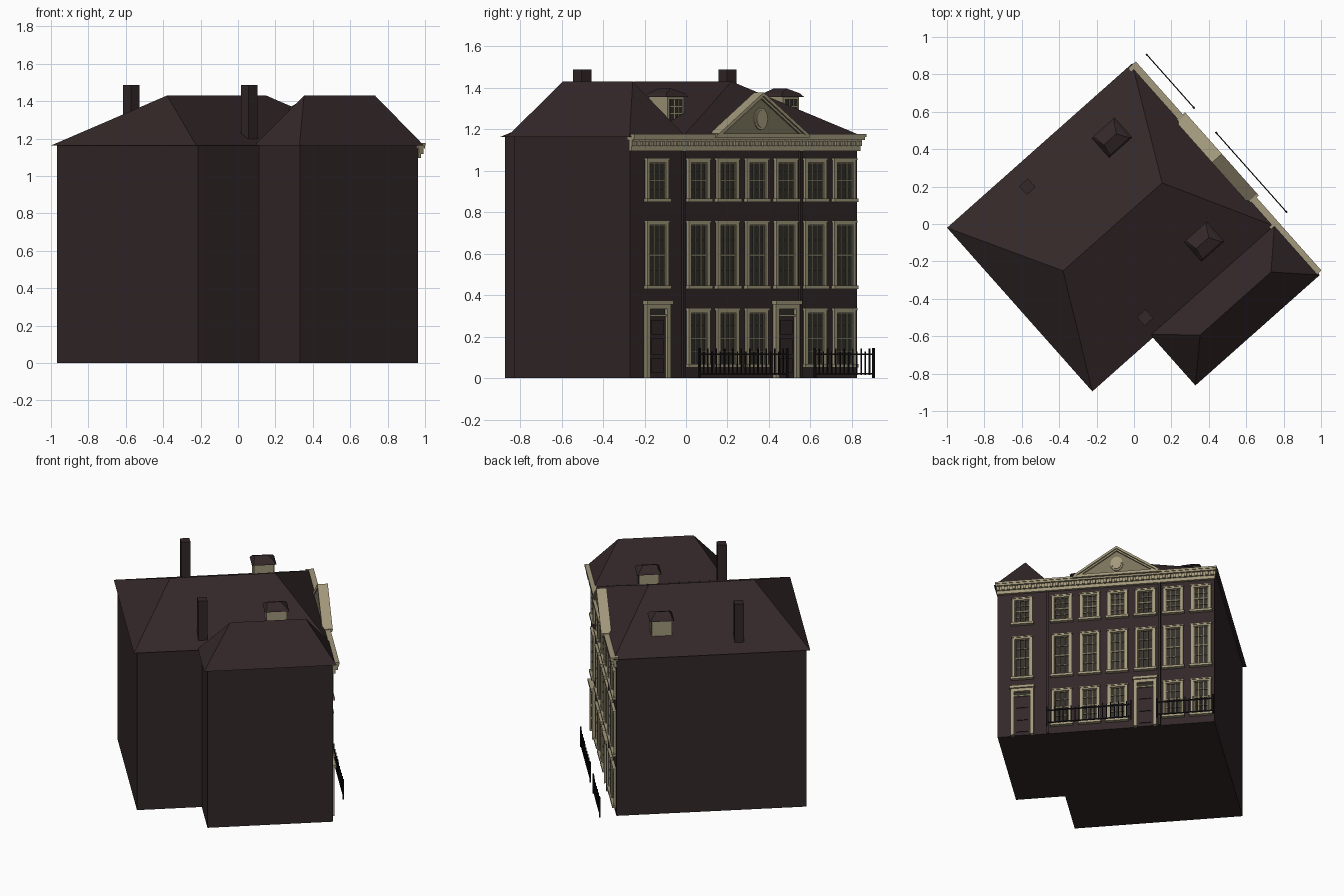
import bpy, bmesh, math
from mathutils import Matrix, Vector

if "Cube" in bpy.data.objects:
    bpy.data.objects.remove(bpy.data.objects["Cube"])

# Local frame: x along the street facade, y out of it, z up; then turned into place
PLACE = Matrix.Translation((-0.01, 0.825, 0)) @ Matrix.Rotation(math.radians(-48.4), 4, 'Z')


def colour(name, rgb):
    m = bpy.data.materials.new(name)
    m.diffuse_color = (*rgb, 1)
    m.use_nodes = True
    m.node_tree.nodes["Principled BSDF"].inputs["Base Color"].default_value = m.diffuse_color
    return m


BRICK = colour("dark_brick", (0.034, 0.021, 0.022))
STONE = colour("pale_stone", (0.36, 0.315, 0.20))
SHADE = colour("weathered_stone", (0.19, 0.165, 0.10))
GLASS = colour("dark_glass", (0.032, 0.027, 0.022))
IRON = colour("black_iron", (0.008, 0.007, 0.007))


class Part:
    """Collects solids into one named, single-coloured object."""

    def __init__(self, name, mat):
        self.name, self.mat, self.bm = name, mat, bmesh.new()

    def hull(self, pts):
        verts = [self.bm.verts.new(p) for p in pts]
        bmesh.ops.convex_hull(self.bm, input=verts)

    def box(self, x0, x1, y0, y1, z0, z1):
        self.hull([(x, y, z) for x in (x0, x1) for y in (y0, y1) for z in (z0, z1)])

    def prism(self, outline, axis, a, b):
        """Extrude a 2D outline along y (facade shapes) or z (plans)."""
        def at(p, d):
            return (p[0], d, p[1]) if axis == 'y' else (p[0], p[1], d)
        lo = [self.bm.verts.new(at(p, a)) for p in outline]
        hi = [self.bm.verts.new(at(p, b)) for p in outline]
        self.bm.faces.new(lo)
        self.bm.faces.new(hi)
        n = len(outline)
        for i in range(n):
            j = (i + 1) % n
            self.bm.faces.new((lo[i], lo[j], hi[j], hi[i]))

    def done(self):
        bm = self.bm
        bmesh.ops.dissolve_limit(bm, angle_limit=0.01, verts=bm.verts, edges=bm.edges)
        bmesh.ops.recalc_face_normals(bm, faces=bm.faces)
        me = bpy.data.meshes.new(self.name)
        bm.to_mesh(me)
        bm.free()
        me.materials.append(self.mat)
        ob = bpy.data.objects.new(self.name, me)
        ob.matrix_world = PLACE
        bpy.context.collection.objects.link(ob)


# Main block with narrower side wing
W, D, W2, D2 = 1.133, -1.279, 1.465, -0.843
EAVE, RIDGE = 1.163, 1.43
walls = Part("walls", BRICK)
walls.prism([(0, 0), (0, D), (W, D), (W, D2), (W2, D2), (W2, 0)], 'z', 0, EAVE)
walls.done()


# Hipped roofs
def hip_roof(name, x0, x1, y0, y1, ridge_x, r0, r1):
    p = Part(name, BRICK)
    p.hull([(x, y, EAVE) for x in (x0, x1) for y in (y0, y1)] +
           [(ridge_x, r0, RIDGE), (ridge_x, r1, RIDGE)])
    p.done()


hip_roof("main_roof", -0.025, 1.145, -1.301, 0.022, 0.559, -0.99, -0.282)
hip_roof("wing_roof", 1.122, 1.487, -0.868, 0.022, 1.302, -0.67, -0.163)

# Chimneys
chimneys = Part("chimneys", BRICK)
for cx, cy in ((0.096, -0.834), (1.037, -0.828)):
    chimneys.box(cx - 0.031, cx + 0.031, cy - 0.031, cy + 0.031, 1.15, 1.487)
chimneys.done()

# Dormers with hipped caps and street-facing windows
body, cap = Part("dormer_bodies", STONE), Part("dormer_roofs", BRICK)
pane, bars = Part("dormer_glass", GLASS), Part("dormer_glazing_bars", STONE)
for cx in (0.2, 0.943):
    y0, y1 = -0.39, -0.255
    body.box(cx - 0.053, cx + 0.053, y0, y1, 1.2, 1.36)
    cap.hull([(cx + s * 0.071, y, 1.355) for s in (-1, 1) for y in (y0 - 0.015, y1 + 0.015)] +
             [(cx + s * 0.06, y, 1.372) for s in (-1, 1) for y in (y0, y1)] +
             [(cx, y0 + 0.01, 1.397), (cx, y1 - 0.035, 1.397)])
    pane.box(cx - 0.04, cx + 0.04, y1, y1 + 0.003, 1.24, 1.345)
    for k in (-0.013, 0.013):
        bars.box(cx + k - 0.002, cx + k + 0.002, y1, y1 + 0.006, 1.24, 1.345)
    for z in (1.275, 1.31):
        bars.box(cx - 0.04, cx + 0.04, y1, y1 + 0.006, z - 0.002, z + 0.002)
for p in (body, cap, pane, bars):
    p.done()

# Windows and doors on the facade
frames, sills = Part("window_frames", STONE), Part("window_sills", STONE)
panes, muntins = Part("window_glass", GLASS), Part("glazing_bars", SHADE)
surround, leaf = Part("door_surrounds", STONE), Part("door_panels", BRICK)


def surround_frame(p, cx, half, z0, z1, t, depth):
    for s in (-1, 1):
        a, b = sorted((cx + s * half, cx + s * (half - t)))
        p.box(a, b, 0, depth, z0, z1)
    p.box(cx - half + t, cx + half - t, 0, depth, z1 - t, z1)


def window(cx, z0, z1, rows):
    half, t = 0.069, 0.018
    surround_frame(frames, cx, half, z0, z1, t, 0.016)
    sills.box(cx - half - 0.008, cx + half + 0.008, 0, 0.026, z0 - 0.003, z0 + 0.013)
    sills.box(cx - half - 0.004, cx + half + 0.004, 0, 0.02, z1 - 0.006, z1 + 0.004)
    panes.box(cx - half + t, cx + half - t, 0, 0.003, z0 + 0.013, z1 - t)
    gw = half - t
    surround_frame(muntins, cx, gw, z0 + 0.013, z1 - t, 0.006, 0.009)
    for k in (-1, 1):
        x = cx + k * gw / 3
        muntins.box(x - 0.0025, x + 0.0025, 0, 0.008, z0 + 0.013, z1 - t)
    for r in range(1, rows):
        z = z0 + 0.013 + (z1 - z0 - 0.031) * r / rows
        h = 0.005 if r == rows // 2 else 0.0025
        muntins.box(cx - gw, cx + gw, 0, 0.009, z - h, z + h)


def door(cx):
    half = 0.077
    surround_frame(surround, cx, half, 0, 0.355, 0.022, 0.022)
    surround.box(cx - half - 0.006, cx + half + 0.006, 0, 0.034, 0.355, 0.375)
    surround.box(cx - 0.055, cx + 0.055, 0, 0.016, 0.298, 0.308)
    panes.box(cx - 0.055, cx + 0.055, 0, 0.003, 0.308, 0.333)
    leaf.box(cx - 0.055, cx + 0.055, 0, 0.006, 0, 0.298)
    for z0, z1 in ((0.025, 0.095), (0.115, 0.19), (0.21, 0.28)):
        leaf.box(cx - 0.038, cx + 0.038, 0, 0.012, z0, z1)


columns = [0.09 + 0.188 * i for i in range(6)] + [1.297]
for i, cx in enumerate(columns):
    if i in (2, 6):
        door(cx)
    else:
        window(cx, 0.055, 0.333, 4)
    window(cx, 0.433, 0.757, 4)
    window(cx, 0.853, 1.057, 4)
for p in (frames, sills, panes, muntins, surround, leaf):
    p.done()

# Downpipes
pipes = Part("downpipes", BRICK)
for x in (0.371, 1.125):
    pipes.box(x - 0.008, x + 0.008, 0, 0.014, 0, 1.1)
pipes.done()

# Cornice with dentils
cornice = Part("cornice", STONE)
cornice.box(-0.005, 1.47, 0, 0.018, 1.095, 1.12)
cornice.box(-0.01, 1.472, 0, 0.024, 1.12, 1.148)
cornice.box(-0.015, 1.475, -0.01, 0.040, 1.148, 1.162)
cornice.box(-0.02, 1.475, -0.01, 0.044, 1.162, 1.176)
cornice.done()
dentils = Part("dentils", STONE)
for i in range(41):
    x = 0.002 + i * 0.0362
    dentils.box(x, x + 0.019, 0.018, 0.036, 1.118, 1.144)
dentils.done()

# Pediment with oval medallion
PX, PH, PZ, TOP = 0.655, 0.297, 1.172, 1.377
tympanum = Part("pediment_field", SHADE)
tympanum.prism([(PX - PH + 0.02, PZ), (PX + PH - 0.02, PZ), (PX, TOP - 0.012)], 'y', -0.005, 0.035)
tympanum.done()
rake = Part("pediment_moulding", STONE)
for s in (-1, 1):
    for drop, depth in ((0.018, 0.06), (0.03, 0.048)):
        run = drop * PH / (TOP - PZ)
        rake.prism([(PX + s * PH, PZ), (PX, TOP), (PX, TOP - drop), (PX + s * (PH - run), PZ)],
                   'y', -0.01, depth)
rake.box(PX - PH, PX + PH, 0, 0.056, 1.16, 1.18)
rake.done()
medallion = Part("oval_medallion", STONE)
for rx, rz, depth in ((0.042, 0.053, 0.042), (0.032, 0.042, 0.047)):
    medallion.prism([(PX + rx * math.cos(a * math.pi / 10), 1.25 + rz * math.sin(a * math.pi / 10))
                     for a in range(20)], 'y', 0.03, depth)
medallion.done()

# Iron railings in front of the ground floor
railing = Part("railings", IRON)
for x0, x1 in ((-0.007, 0.372), (0.55, 1.116)):
    n = round((x1 - x0) / 0.027)
    for z in (0.022, 0.115):
        railing.box(x0, x1, 0.109, 0.115, z - 0.004, z + 0.004)
    for i in range(n + 1):
        x = x0 + (x1 - x0) * i / n
        r, top = (0.005, 0.145) if i in (0, n) else (0.0028, 0.142 if i % 2 else 0.128)
        railing.box(x - r, x + r, 0.112 - r, 0.112 + r, 0 if i in (0, n) else 0.015, top)
railing.done()
